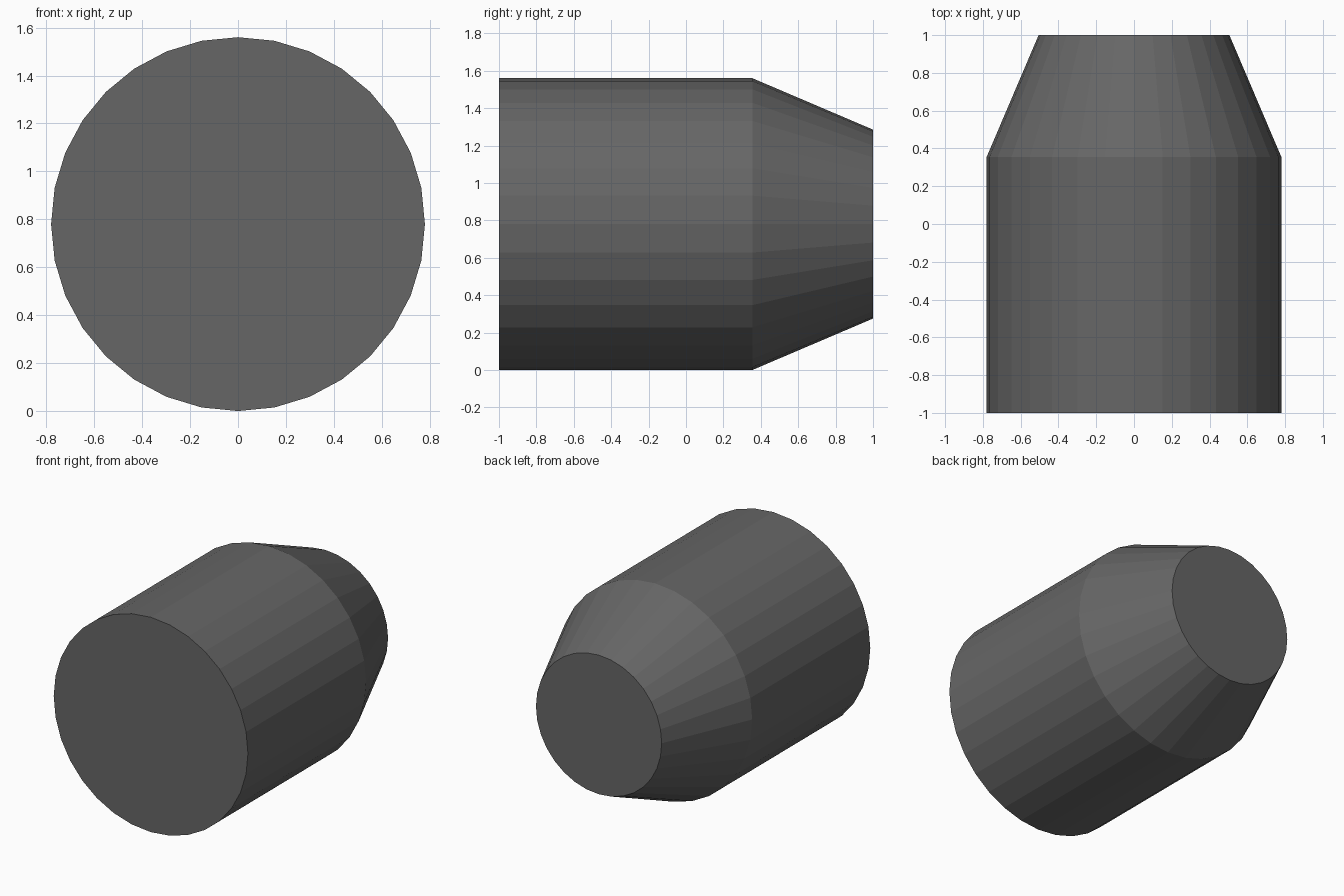
import bpy, bmesh, math

if "Cube" in bpy.data.objects:
    bpy.data.objects.remove(bpy.data.objects["Cube"])

SIDES = 32
RADIUS = 0.78
# (y, radius) of each ring, front to back
PROFILE = [(-1.0, RADIUS), (0.355, RADIUS), (1.0, 0.505)]

grey = bpy.data.materials.new("dark grey")
grey.diffuse_color = (0.133, 0.133, 0.133, 1)
grey.use_nodes = True
grey.node_tree.nodes["Principled BSDF"].inputs["Base Color"].default_value = grey.diffuse_color

# Barrel with a tapered back end, capped at both ends
bm = bmesh.new()
rings = []
for y, r in PROFILE:
    rings.append([bm.verts.new((r * math.sin(a), y, RADIUS + r * math.cos(a)))
                  for a in (2 * math.pi * i / SIDES for i in range(SIDES))])
for a, b in zip(rings, rings[1:]):
    for i in range(SIDES):
        j = (i + 1) % SIDES
        bm.faces.new((a[i], a[j], b[j], b[i]))
bm.faces.new(rings[0])
bm.faces.new(rings[-1])
bmesh.ops.recalc_face_normals(bm, faces=bm.faces)

mesh = bpy.data.meshes.new("tapered_barrel")
bm.to_mesh(mesh)
bm.free()
mesh.materials.append(grey)
bpy.context.collection.objects.link(bpy.data.objects.new("tapered_barrel", mesh))
